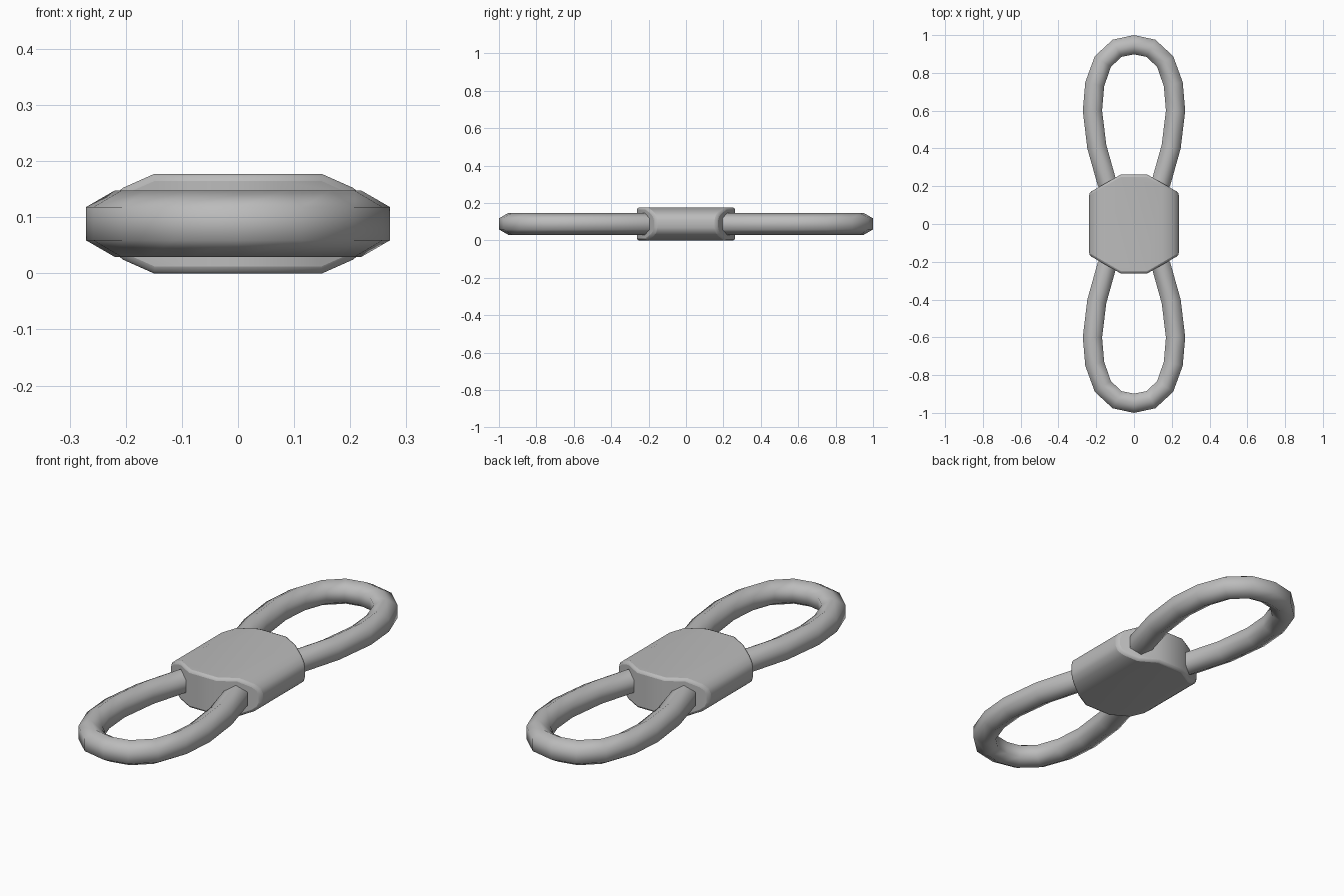
import bpy, bmesh
from math import cos, sin, radians, pi
from mathutils import Vector

if "Cube" in bpy.data.objects:
    bpy.data.objects.remove(bpy.data.objects["Cube"], do_unlink=True)

MID_Z = 0.0885
grey = bpy.data.materials.new("plain grey")
grey.use_nodes = True
grey.diffuse_color = (0.5, 0.5, 0.5, 1)
grey.node_tree.nodes["Principled BSDF"].inputs["Base Color"].default_value = (0.5, 0.5, 0.5, 1)


def finish(bm, name, angle):
    """Turn a bmesh into a smooth-shaded object."""
    bmesh.ops.recalc_face_normals(bm, faces=bm.faces[:])
    mesh = bpy.data.meshes.new(name)
    bm.to_mesh(mesh)
    bm.free()
    mesh.materials.append(grey)
    obj = bpy.data.objects.new(name, mesh)
    bpy.context.collection.objects.link(obj)
    bpy.ops.object.select_all(action='DESELECT')
    obj.select_set(True)
    bpy.context.view_layer.objects.active = obj
    bpy.ops.object.shade_smooth_by_angle(angle=radians(angle))
    return obj


def make_body():
    """Rounded slab with its four plan corners cut off."""
    bm = bmesh.new()
    quarter = [(0.15, 0.0885), (0.205, 0.064), (0.228, 0.045), (0.237, 0.02)]
    half = quarter + [(x, -z) for x, z in reversed(quarter)]
    outline = half + [(-x, -z) for x, z in half]
    face = bm.faces.new([bm.verts.new((x, -0.262, MID_Z + z)) for x, z in outline])
    moved = bmesh.ops.extrude_face_region(bm, geom=[face])["geom"]
    bmesh.ops.translate(bm, vec=(0, 0.524, 0),
                        verts=[v for v in moved if isinstance(v, bmesh.types.BMVert)])
    for sx in (-1, 1):
        for sy in (-1, 1):
            cut = bmesh.ops.bisect_plane(
                bm, geom=bm.verts[:] + bm.edges[:] + bm.faces[:],
                plane_co=(sx * 0.07, sy * 0.262, 0), plane_no=(sx * 0.5, sy * 0.87, 0),
                clear_outer=True)["geom_cut"]
            bmesh.ops.holes_fill(bm, edges=[e for e in cut if isinstance(e, bmesh.types.BMEdge)])
    body = finish(bm, "body", 50)
    bevel = body.modifiers.new("soft rim", 'BEVEL')
    bevel.width = 0.012
    bevel.segments = 2
    bevel.limit_method = 'ANGLE'
    bevel.angle_limit = radians(55)


def make_loop(name, sy):
    """Six-sided cord swept along a teardrop whose ends hide in the body."""
    half = [(0.08, 0.1), (0.145, 0.225), (0.197, 0.41), (0.22, 0.6),
            (0.208, 0.74), (0.165, 0.86), (0.09, 0.93)]
    path = half + [(0, 0.949)] + [(-x, y) for x, y in reversed(half)]
    path = [Vector((x, y * sy, MID_Z)) for x, y in path]
    bm = bmesh.new()
    rings = []
    for i, p in enumerate(path):
        before = (p - path[max(i - 1, 0)]).normalized()
        after = (path[min(i + 1, len(path) - 1)] - p).normalized()
        along = (before + after).normalized()
        side = along.cross(Vector((0, 0, 1)))
        rings.append([bm.verts.new(p + 0.059 * (side * cos(a) + Vector((0, 0, sin(a)))))
                      for a in [pi / 6 + k * pi / 3 for k in range(6)]])
    for a, b in zip(rings, rings[1:]):
        for k in range(6):
            n = (k + 1) % 6
            bm.faces.new((a[k], a[n], b[n], b[k]))
    bm.faces.new(rings[0])
    bm.faces.new(rings[-1])
    finish(bm, name, 65)


make_body()
make_loop("back_cord_loop", 1)
make_loop("front_cord_loop", -1)
